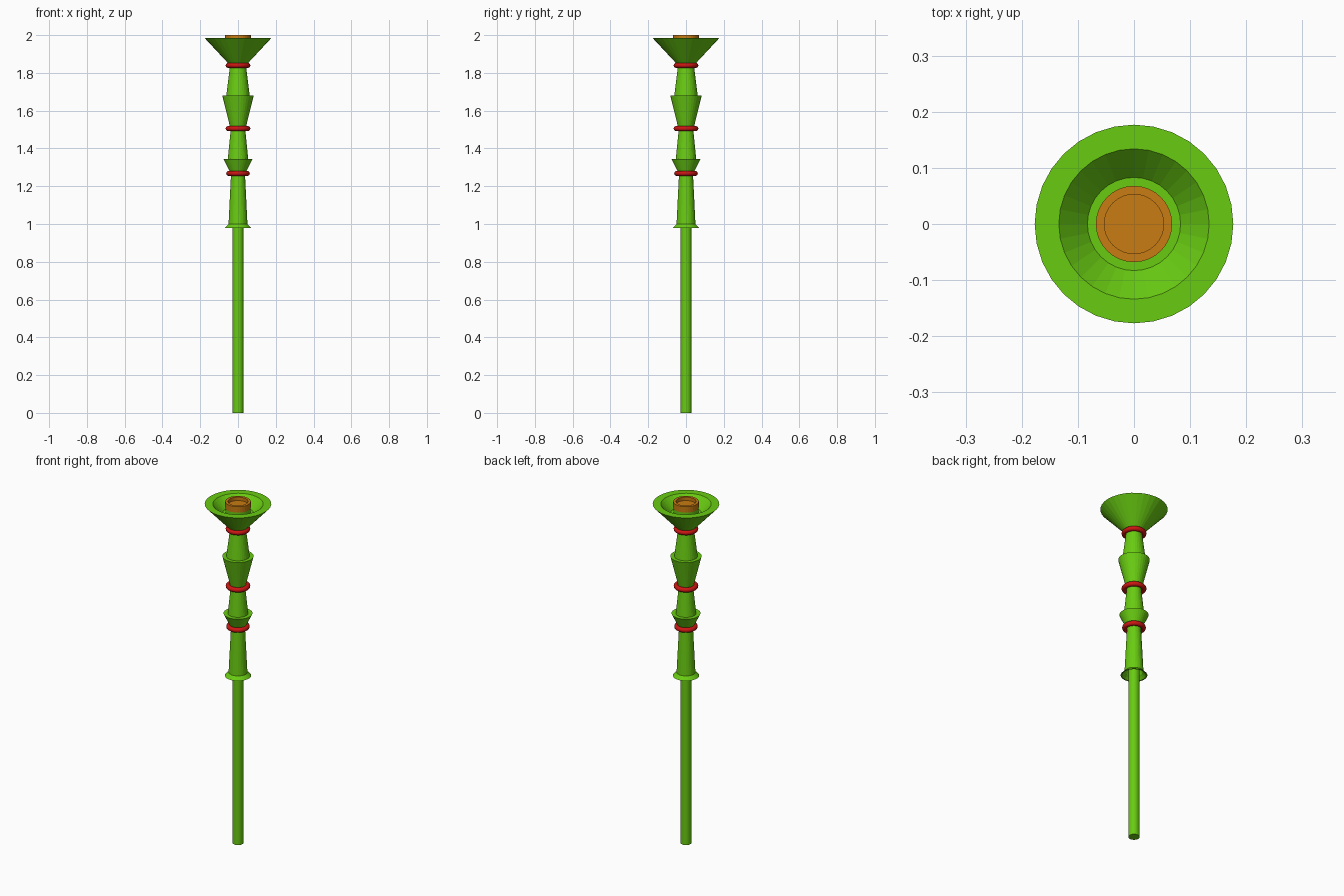
import bpy, bmesh, math

if "Cube" in bpy.data.objects:
    bpy.data.objects.remove(bpy.data.objects["Cube"])

SEGMENTS = 32


def material(name, color):
    m = bpy.data.materials.new(name)
    m.diffuse_color = color
    m.use_nodes = True
    m.node_tree.nodes["Principled BSDF"].inputs["Base Color"].default_value = m.diffuse_color
    return m


GREEN = material("green", (0.14, 0.60, 0.006, 1))
RED = material("red", (0.60, 0.008, 0.006, 1))
ORANGE = material("orange", (0.58, 0.20, 0.006, 1))


def lathe(name, profile, mat):
    """Spin (radius, z) points around the z axis; ends on the axis close the solid."""
    bm = bmesh.new()
    verts = [bm.verts.new((r, 0, z)) for r, z in profile]
    edges = [bm.edges.new(pair) for pair in zip(verts, verts[1:])]
    bmesh.ops.spin(bm, geom=verts + edges, axis=(0, 0, 1), cent=(0, 0, 0),
                   angle=math.tau, steps=SEGMENTS)
    bmesh.ops.remove_doubles(bm, verts=bm.verts, dist=1e-4)
    bmesh.ops.recalc_face_normals(bm, faces=bm.faces)
    mesh = bpy.data.meshes.new(name)
    bm.to_mesh(mesh)
    bm.free()
    obj = bpy.data.objects.new(name, mesh)
    bpy.context.collection.objects.link(obj)
    mesh.materials.append(mat)
    return obj


# Long plain pole
lathe("pole", [(0, 0), (0.03, 0), (0.03, 1.1), (0, 1.1)], GREEN)

# Lower sleeve with a flared, hollow skirt
lathe("lower_sleeve", [(0, 1.05), (0.03, 1.05), (0.045, 1.0), (0.064, 0.98), (0.07, 0.98),
                       (0.05, 1.0), (0.037, 1.265), (0, 1.265)], GREEN)

# Flaring collars, each with a tapered sleeve rising from it
for name, z0, r0, z1, r1, sleeve_r, z2, r2 in [
    ("lower_collar", 1.265, 0.038, 1.345, 0.077, 0.054, 1.505, 0.038),
    ("middle_collar", 1.505, 0.040, 1.68, 0.083, 0.062, 1.84, 0.042),
]:
    lathe(name, [(0, z0), (r0, z0), (r1, z1), (sleeve_r, z1), (r2, z2), (0, z2)], GREEN)

# Wide top bowl with a hollow inside and a central stem
lathe("top_bowl", [(0, 1.84), (0.042, 1.84), (0.177, 1.985), (0.134, 1.985),
                   (0.083, 1.93), (0.066, 1.93), (0.066, 1.97), (0, 1.97)], GREEN)

# Recessed burner cap
lathe("burner_cap", [(0, 1.965), (0.068, 1.965), (0.068, 2.0), (0.053, 2.0),
                     (0.053, 1.98), (0, 1.98)], ORANGE)

# Red binding rings at the joints
for name, z, radius in [("lower_ring", 1.268, 0.049), ("middle_ring", 1.505, 0.052),
                        ("upper_ring", 1.84, 0.052)]:
    bpy.ops.mesh.primitive_torus_add(major_radius=radius, minor_radius=0.0135,
                                     major_segments=SEGMENTS, minor_segments=12,
                                     location=(0, 0, z))
    ring = bpy.context.object
    ring.name = name
    ring.data.materials.append(RED)
    bpy.ops.object.shade_smooth()
